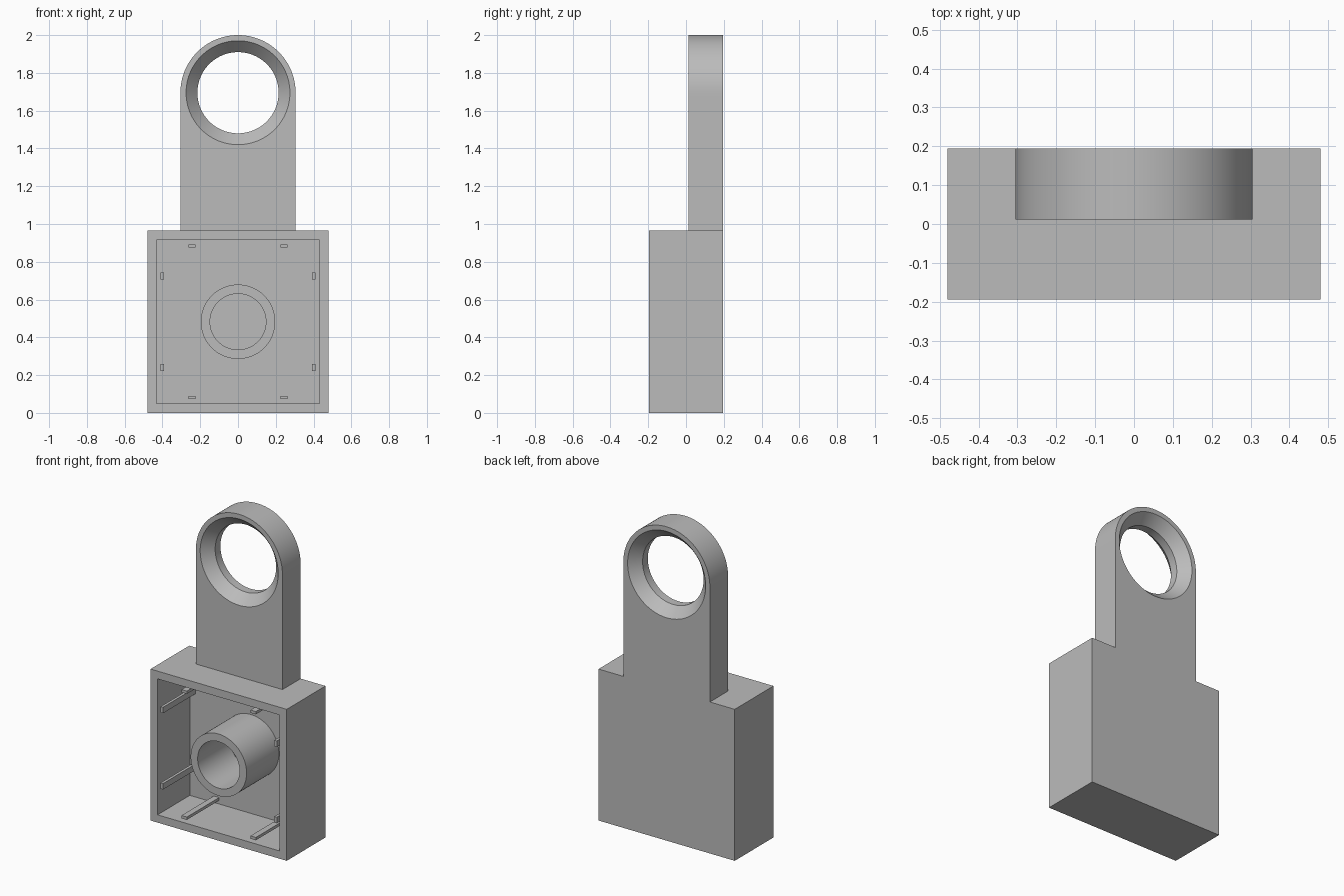
import bpy, bmesh, math
from mathutils import Matrix, Vector

if "Cube" in bpy.data.objects:
    bpy.data.objects.remove(bpy.data.objects["Cube"], do_unlink=True)

GREY = bpy.data.materials.new("plain grey")
GREY.use_nodes = True
GREY.diffuse_color = (0.5, 0.5, 0.5, 1)
GREY.node_tree.nodes["Principled BSDF"].inputs["Base Color"].default_value = (0.5, 0.5, 0.5, 1)

HALF_W, HEIGHT, FRONT, BACK = 0.48, 0.965, -0.195, 0.195
WALL, FLOOR_Y = 0.07, 0.13
MID_Z = HEIGHT / 2
STEPS = 96


def finish(name, bm, smooth=False):
    bmesh.ops.recalc_face_normals(bm, faces=bm.faces)
    mesh = bpy.data.meshes.new(name)
    bm.to_mesh(mesh)
    bm.free()
    mesh.materials.append(GREY)
    obj = bpy.data.objects.new(name, mesh)
    bpy.context.collection.objects.link(obj)
    if smooth:
        bpy.ops.object.select_all(action="DESELECT")
        obj.select_set(True)
        bpy.context.view_layer.objects.active = obj
        bpy.ops.object.shade_smooth_by_angle(angle=math.radians(25))
    return obj


def add_box(bm, lo, hi):
    lo, hi = Vector(lo), Vector(hi)
    matrix = Matrix.Translation((lo + hi) / 2) @ Matrix.Diagonal((*(hi - lo), 1))
    return bmesh.ops.create_cube(bm, size=1, matrix=matrix)["verts"]


def circle(radius, y, z, angles):
    return [(radius * math.cos(a), y, z + radius * math.sin(a)) for a in angles]


def loft(bm, rings, closed):
    """Join equal-length point rings with quads, optionally back to the first."""
    loops = [[bm.verts.new(p) for p in ring] for ring in rings]
    pairs = list(zip(loops, loops[1:]))
    if closed:
        pairs.append((loops[-1], loops[0]))
    for a, b in pairs:
        for i in range(len(a)):
            j = (i + 1) % len(a)
            bm.faces.new((a[i], a[j], b[j], b[i]))


# Square body, hollowed from the front
bm = bmesh.new()
add_box(bm, (-HALF_W, FRONT, 0), (HALF_W, BACK, HEIGHT))
bm.normal_update()
front = min(bm.faces, key=lambda f: f.calc_center_median().y)
bmesh.ops.inset_individual(bm, faces=[front], thickness=WALL)
cavity = bmesh.ops.extrude_discrete_faces(bm, faces=[front])["faces"][0]
bmesh.ops.translate(bm, verts=cavity.verts, vec=(0, FLOOR_Y - FRONT, 0))
finish("hollow_body", bm)

# Two grip ribs on each inner wall
bm = bmesh.new()
inner = HALF_W - WALL
for side in range(4):
    for x in (-0.243, 0.243):
        verts = add_box(bm, (x - 0.019, FRONT, -inner), (x + 0.019, FLOOR_Y, 0.018 - inner))
        bmesh.ops.rotate(bm, verts=verts, cent=(0, 0, 0),
                         matrix=Matrix.Rotation(side * math.pi / 2, 3, "Y"))
bmesh.ops.translate(bm, verts=bm.verts, vec=(0, 0, MID_Z))
finish("inner_ribs", bm)

# Central tube, flush with the front rim
angles = [math.tau * i / STEPS for i in range(STEPS)]
bm = bmesh.new()
loft(bm, [circle(r, y, MID_Z, angles) for r, y in
          ((0.148, FLOOR_Y), (0.148, FRONT), (0.197, FRONT), (0.197, FLOOR_Y))], False)
finish("center_tube", bm, True)

# Upright lug with a round top and a hole countersunk from both faces
EYE_Z, LUG_R, LUG_FRONT, BEVEL = 1.695, 0.305, 0.012, 0.065
drop = EYE_Z - HEIGHT
corner = math.atan2(drop, LUG_R)
for target in (math.pi + corner, math.tau - corner):
    nearest = min(range(STEPS), key=lambda i: abs(angles[i] - target))
    angles[nearest] = target


def lug_outline(y):
    points = []
    for a in angles:
        c, s = math.cos(a), math.sin(a)
        reach = LUG_R if s >= 0 else min(LUG_R / max(abs(c), 1e-6), drop / -s)
        points.append((reach * c, y, EYE_Z + reach * s))
    return points


bm = bmesh.new()
hole = ((0.275, LUG_FRONT), (0.215, LUG_FRONT + BEVEL), (0.215, BACK - BEVEL), (0.275, BACK))
loft(bm, [lug_outline(LUG_FRONT)] + [circle(r, y, EYE_Z, angles) for r, y in hole]
     + [lug_outline(BACK)], True)
finish("ring_lug", bm, True)
